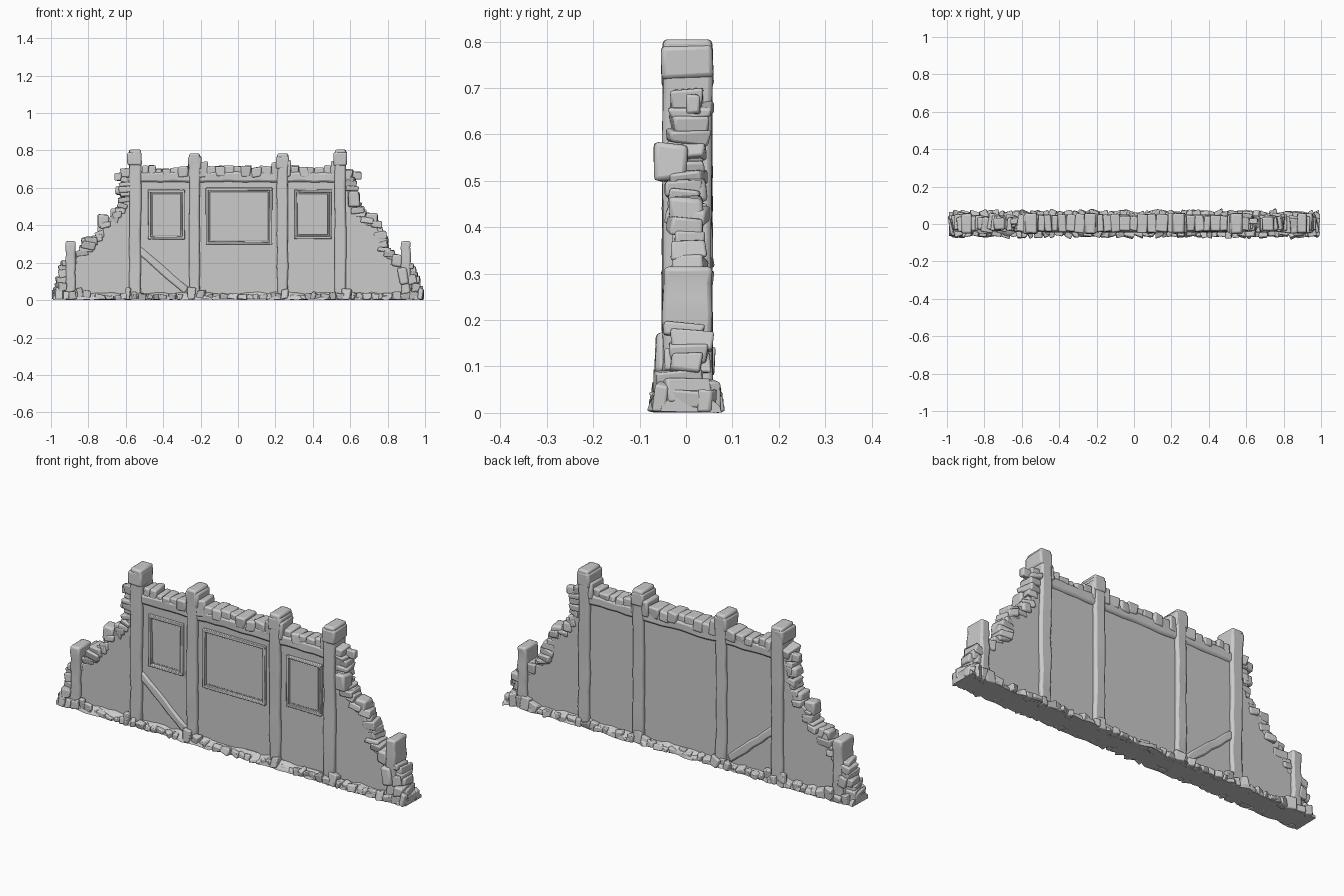
import bpy, bmesh, math, random
from mathutils import Vector, Matrix, Euler

if "Cube" in bpy.data.objects:
    bpy.data.objects.remove(bpy.data.objects["Cube"])

random.seed(7)
R = random.uniform


def finish(name, bm, bevel=0.006, segs=2):
    bmesh.ops.recalc_face_normals(bm, faces=bm.faces[:])
    me = bpy.data.meshes.new(name)
    bm.to_mesh(me)
    bm.free()
    ob = bpy.data.objects.new(name, me)
    bpy.context.collection.objects.link(ob)
    if bevel:
        m = ob.modifiers.new("bevel", 'BEVEL')
        m.width, m.segments, m.limit_method = bevel, segs, 'ANGLE'
    bpy.ops.object.select_all(action='DESELECT')
    ob.select_set(True)
    bpy.context.view_layer.objects.active = ob
    bpy.ops.object.shade_smooth_by_angle(angle=math.radians(40))
    return ob


def block(bm, c, s, rot=(0, 0, 0), jit=0.0):
    """Box of size s at c, corners randomly shifted by jit."""
    mat = Matrix.Translation(c) @ Euler(rot).to_matrix().to_4x4() @ Matrix.Diagonal((*s, 1))
    for v in bmesh.ops.create_cube(bm, size=1, matrix=mat)['verts']:
        v.co += Vector((R(-jit, jit), R(-jit, jit), R(-jit, jit)))
        v.co.z = max(v.co.z, 0.002)
        v.co.x = max(-0.995, min(0.995, v.co.x))


def timber(bm, a, b, w, d, n=7, jit=0.003):
    """Worn beam from a to b: rings of a rectangular section w by d (d along y)."""
    a, b = Vector(a), Vector(b)
    t = (b - a).normalized()
    side = Vector((0, 1, 0)).cross(t)
    rings = []
    for i in range(n + 1):
        p = a.lerp(b, i / n)
        rings.append([bm.verts.new(p + side * (w / 2 * sx + R(-jit, jit))
                                   + Vector((0, d / 2 * sy + R(-jit, jit), 0)))
                      for sx, sy in ((-1, -1), (1, -1), (1, 1), (-1, 1))])
    for r, q in zip(rings, rings[1:]):
        for k in range(4):
            bm.faces.new((r[k], r[(k + 1) % 4], q[(k + 1) % 4], q[k]))
    bm.faces.new(rings[0])
    bm.faces.new(rings[-1])


# plaster wall: stepped ruin outline
left = [(-0.985, 0.01), (-0.98, 0.04), (-0.95, 0.09), (-0.92, 0.19), (-0.87, 0.22),
        (-0.82, 0.26), (-0.79, 0.31), (-0.74, 0.34), (-0.70, 0.41), (-0.65, 0.44),
        (-0.62, 0.49), (-0.60, 0.58), (-0.585, 0.69)]
right = [(0.985, 0.01), (0.98, 0.04), (0.95, 0.09), (0.92, 0.17), (0.87, 0.20),
         (0.82, 0.24), (0.77, 0.28), (0.755, 0.36), (0.73, 0.42), (0.68, 0.43),
         (0.63, 0.49), (0.61, 0.58), (0.585, 0.69)]
bm = bmesh.new()
face = bm.faces.new([bm.verts.new((x, -0.03, z)) for x, z in left + right[::-1]])
ext = bmesh.ops.extrude_face_region(bm, geom=[face])['geom']
bmesh.ops.translate(bm, vec=(0, 0.067, 0), verts=[v for v in ext if isinstance(v, bmesh.types.BMVert)])
finish("plaster_wall", bm, 0.008)

# upright posts, rough at the top
for name, x, w, h in (("outer_post_left", -0.55, 0.062, 0.81), ("inner_post_left", -0.232, 0.058, 0.79),
                      ("inner_post_right", 0.238, 0.058, 0.79), ("outer_post_right", 0.547, 0.06, 0.81),
                      ("end_post_left", -0.895, 0.052, 0.32), ("end_post_right", 0.897, 0.05, 0.32)):
    bm = bmesh.new()
    timber(bm, (x, 0.003, 0.01), (x, 0.003, h - 0.005), w, 0.106, 9)
    if h > 0.5:
        block(bm, (x + R(-.004, .004), 0.003, h - 0.055), (w + 0.012, 0.108, 0.07), jit=0.004)
    finish(name, bm, 0.01)

# top rail with stub ends, and the diagonal brace through the wall
bm = bmesh.new()
timber(bm, (-0.56, 0.004, 0.658), (0.56, 0.004, 0.658), 0.055, 0.09, 22)
finish("top_rail", bm, 0.012)
bm = bmesh.new()
timber(bm, (-0.66, 0.015, 0.66), (-0.55, 0.015, 0.66), 0.042, 0.035, 3)
timber(bm, (0.55, 0.015, 0.665), (0.66, 0.015, 0.665), 0.04, 0.03, 3)
finish("rail_stubs", bm)
bm = bmesh.new()
timber(bm, (-0.53, 0.004, 0.27), (-0.275, 0.004, 0.05), 0.04, 0.088, 6)
finish("diagonal_brace", bm, 0.008)

# framed windows on the front
for name, x0, x1, z0, z1 in (("window_left", -0.48, -0.285, 0.325, 0.59),
                             ("window_centre", -0.172, 0.183, 0.298, 0.60),
                             ("window_right", 0.303, 0.50, 0.328, 0.59)):
    bm = bmesh.new()
    t, xm, zm = 0.014, (x0 + x1) / 2, (z0 + z1) / 2
    for z in (z0 + t / 2, z1 - t / 2):
        block(bm, (xm, -0.033, z), (x1 - x0, 0.022, t), jit=0.0015)
    for x in (x0 + t / 2, x1 - t / 2):
        block(bm, (x, -0.033, zm), (t, 0.021, z1 - z0), jit=0.0015)
    block(bm, (xm, -0.028, zm), (x1 - x0 - 0.04, 0.012, z1 - z0 - 0.04))
    finish(name, bm, 0.003)

# broken stones along the top edge
bm = bmesh.new()
posts = (-0.55, -0.232, 0.238, 0.547)
x = -0.51
while x < 0.51:
    w = R(0.03, 0.06)
    near = min(abs(x + w / 2 - p) for p in posts)
    top = 0.712 + max(0, 0.075 - near) * 0.5 + R(-0.012, 0.01)
    block(bm, (x + w / 2, 0.004, (top + 0.66) / 2), (w * 1.05, R(0.075, 0.1), top - 0.66),
          (0, R(-.1, .1), R(-.1, .1)), 0.005)
    x += w
finish("top_edge_stones", bm, 0.008)

# broken bricks stepping down both slopes
for name, pts in (("slope_bricks_left", left), ("slope_bricks_right", right)):
    bm = bmesh.new()
    for (xa, za), (xb, zb) in zip(pts[2:], pts[3:]):
        n = max(2, round(math.hypot(xb - xa, zb - za) / 0.03))
        for i in range(n):
            f = (i + 0.5) / n
            block(bm, (xa + (xb - xa) * f, R(-.008, .012), za + (zb - za) * f),
                  (R(0.045, 0.075), R(0.065, 0.09), R(0.025, 0.045)),
                  (R(-.1, .1), R(-.25, .25), R(-.2, .2)), 0.006)
    finish(name, bm, 0.006)

# larger loose stones sticking out of the slopes
bm = bmesh.new()
for c, s in (((0.62, -0.033, 0.54), (0.06, 0.07, 0.08)), ((0.715, 0.0, 0.43), (0.065, 0.075, 0.07)),
             ((0.645, 0.01, 0.48), (0.05, 0.07, 0.05)), ((-0.72, 0.0, 0.425), (0.06, 0.07, 0.07)),
             ((-0.625, 0.01, 0.585), (0.06, 0.06, 0.045)), ((-0.655, 0.0, 0.46), (0.05, 0.07, 0.06)),
             ((-0.81, 0.0, 0.31), (0.055, 0.07, 0.05)), ((0.85, -0.01, 0.21), (0.06, 0.08, 0.06)),
             ((0.885, -0.03, 0.13), (0.05, 0.07, 0.09))):
    block(bm, c, s, (0, R(-.12, .12), 0), 0.006)
finish("loose_stones", bm, 0.01)

# earth footing: long slab with ragged edges
bm = bmesh.new()
n = 50
rows = []
for i in range(n + 1):
    x = -0.99 + 1.98 * i / n
    y0, y1 = -R(0.052, 0.075), R(0.055, 0.078)
    rows.append([bm.verts.new(p) for p in ((x, y0, R(0, .006)), (x, y0 * 0.95, R(.012, .025)),
                                           (x, -0.035, R(.03, .045)), (x, 0.038, R(.03, .045)),
                                           (x, y1 * 0.95, R(.012, .025)), (x, y1, R(0, .006)))])
for a, b in zip(rows, rows[1:]):
    for k in range(6):
        bm.faces.new((a[k], a[(k + 1) % 6], b[(k + 1) % 6], b[k]))
bm.faces.new(rows[0])
bm.faces.new(rows[-1])
finish("footing", bm, 0)

# rubble along both sides of the foot, heaped at posts and ends
bm = bmesh.new()
for side in (-1, 1):
    x = -0.97
    while x < 0.97:
        w = R(0.025, 0.055)
        heap = abs(x) > 0.8 or min(abs(x + w / 2 - p) for p in posts) < 0.05
        h = R(0.035, 0.07) if heap else R(0.02, 0.04)
        block(bm, (x + w / 2, side * R(0.046, 0.06), h / 2), (w, R(0.025, 0.04), h),
              (R(-.2, .2), R(-.2, .2), R(-.4, .4)), 0.006)
        x += w * R(0.8, 1.2)
for s in (-1, 1):
    for x, z in ((0.97, 0.03), (0.945, 0.07), (0.955, 0.05), (0.925, 0.11)):
        block(bm, (s * x, R(-.02, .02), z), (0.05, 0.1, 0.045), (0, R(-.3, .3), R(-.3, .3)), 0.007)
finish("foot_rubble", bm, 0.005)
